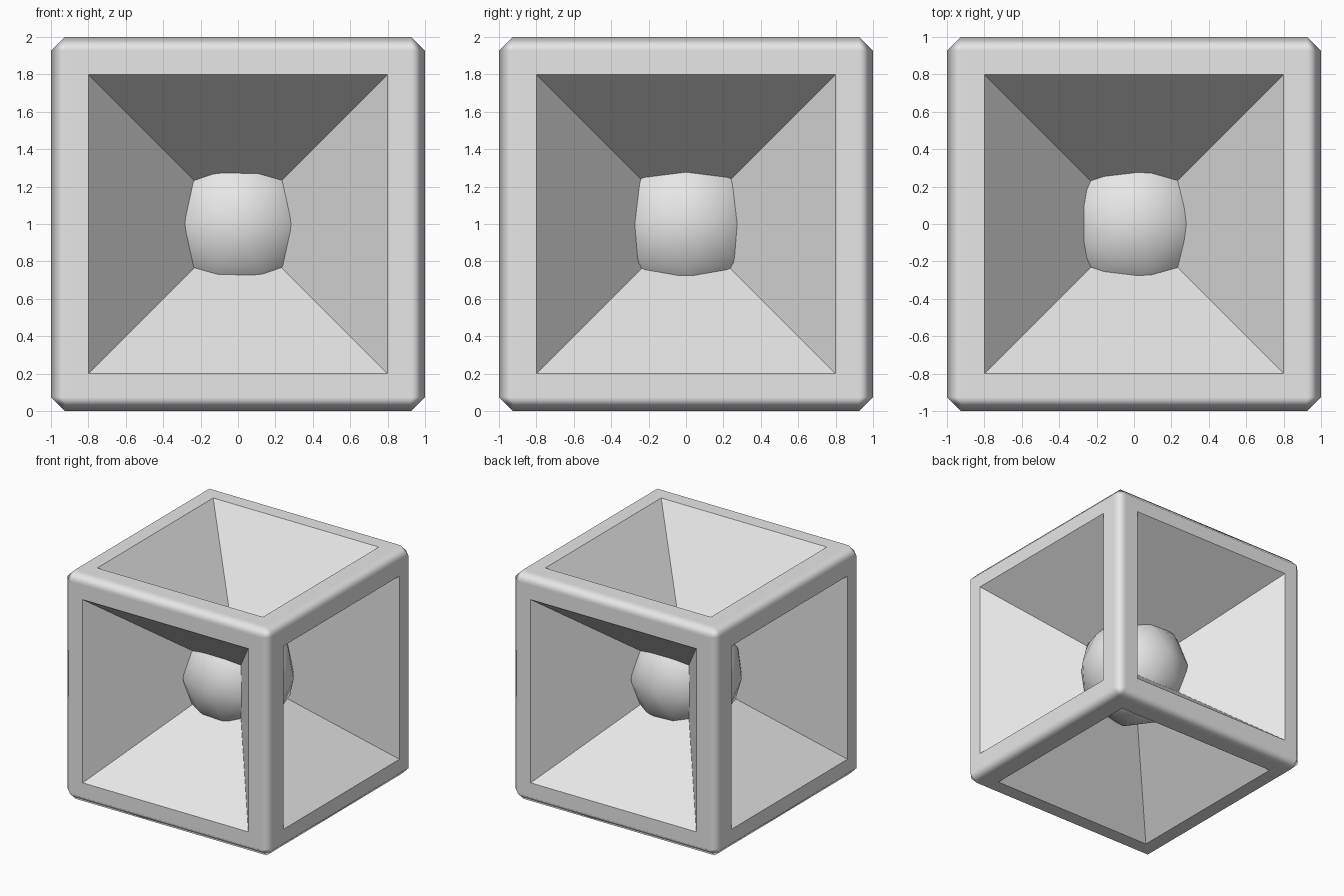
import bpy, bmesh
from mathutils import Vector

CENTRE = Vector((0, 0, 1))
CHAMFER = 0.075
OPENING = 0.8      # half width of each recess
CORE_RADIUS = 0.46

if "Cube" in bpy.data.objects:
    bpy.data.objects.remove(bpy.data.objects["Cube"], do_unlink=True)

# One plain grey for everything
grey = bpy.data.materials.new("light_grey")
grey.use_nodes = True
colour = (0.8, 0.8, 0.8, 1)
grey.diffuse_color = colour
grey.node_tree.nodes["Principled BSDF"].inputs["Base Color"].default_value = colour


def add_object(name, bm):
    for face in bm.faces:
        face.smooth = True
    mesh = bpy.data.meshes.new(name)
    bm.to_mesh(mesh)
    bm.free()
    mesh.materials.append(grey)
    obj = bpy.data.objects.new(name, mesh)
    obj.location = CENTRE
    bpy.context.collection.objects.link(obj)
    return obj


# Chamfered cube whose six sides sink as pyramids to the centre
bm = bmesh.new()
bmesh.ops.create_cube(bm, size=2)
bmesh.ops.bevel(bm, geom=bm.edges[:], offset=CHAMFER, segments=1,
                affect='EDGES', clamp_overlap=True)
bm.normal_update()
sides = [f for f in bm.faces if max(abs(c) for c in f.normal) > 0.99]
bmesh.ops.inset_individual(bm, faces=sides, thickness=1 - CHAMFER - OPENING,
                           use_even_offset=True)
poked = bmesh.ops.poke(bm, faces=sides)
for apex in poked["verts"]:
    apex.co = (0, 0, 0)
for wall in poked["faces"]:
    for edge in wall.edges:
        edge.smooth = False
bm.normal_update()
frame = add_object("recessed_cube_frame", bm)

# Keep the broad frame faces flat while the chamfers shade softly
weighted = frame.modifiers.new("soft_chamfers", 'WEIGHTED_NORMAL')
weighted.keep_sharp = True
weighted.weight = 100

# Faceted ball held at the centre
bm = bmesh.new()
bmesh.ops.create_icosphere(bm, subdivisions=2, radius=CORE_RADIUS)
add_object("core_ball", bm)
